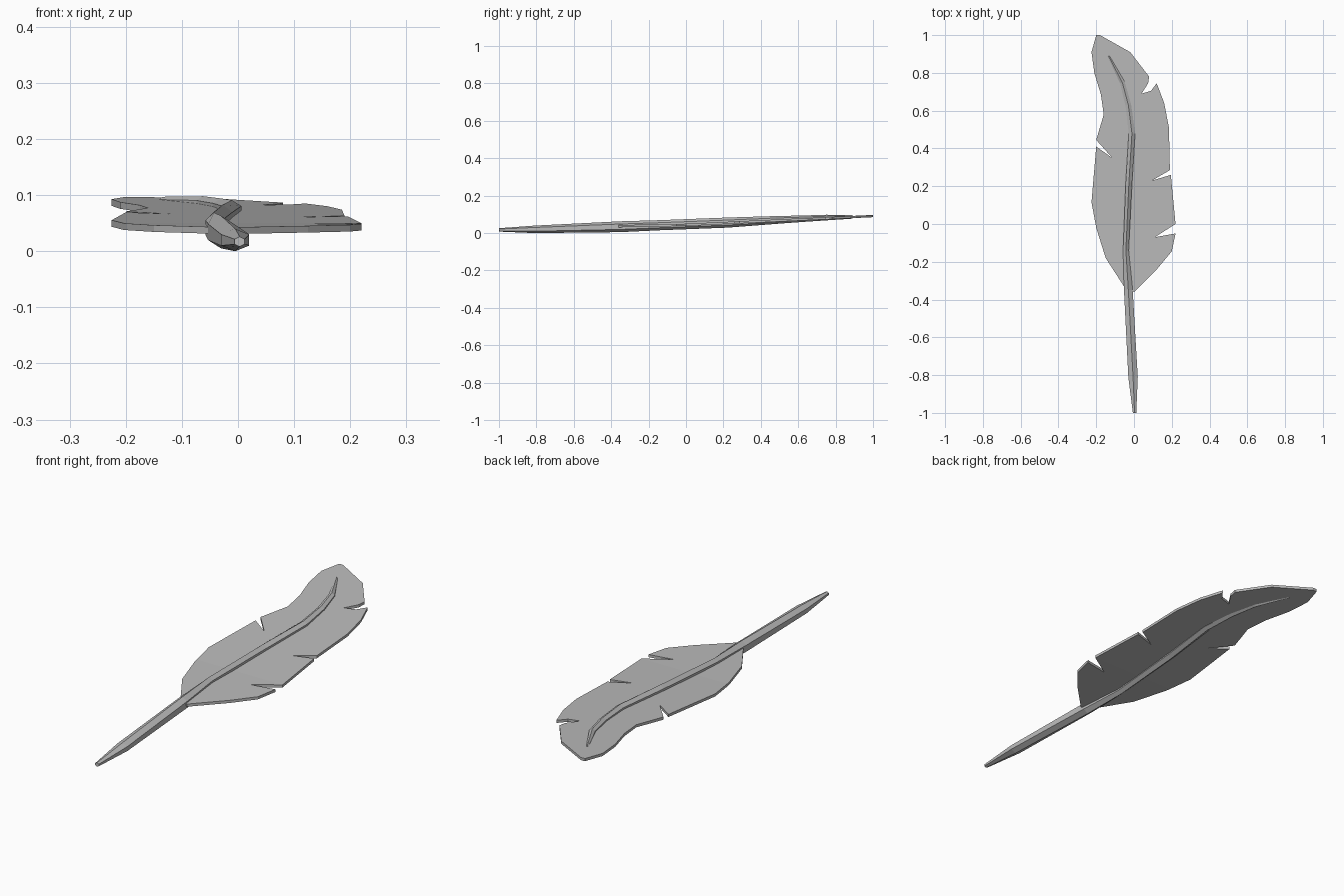
import bpy
import bmesh
from math import cos, sin, pi
from mathutils import Vector

cube = bpy.data.objects.get("Cube")
if cube:
    bpy.data.objects.remove(cube, do_unlink=True)

grey = bpy.data.materials.new("feather grey")
grey.use_nodes = True
colour = (0.5, 0.5, 0.5, 1)
grey.diffuse_color = colour
grey.node_tree.nodes["Principled BSDF"].inputs["Base Color"].default_value = colour


def add_object(name, bm):
    """Turn a bmesh into a flat-shaded grey object."""
    bmesh.ops.recalc_face_normals(bm, faces=bm.faces)
    mesh = bpy.data.meshes.new(name)
    bm.to_mesh(mesh)
    bm.free()
    mesh.materials.append(grey)
    obj = bpy.data.objects.new(name, mesh)
    bpy.context.collection.objects.link(obj)
    return obj


def vane_height(y):
    """The vane rises towards its tip and flattens near its base."""
    return 0.05 + (0.047 if y > 0 else 0.02) * y


# Vane: notched outline, given a thickness and tilted
right_edge = [(-.18, 1), (-.02, .91), (.08, .78), (.075, .745), (.04, .69),
              (.09, .705), (.12, .745), (.16, .64), (.185, .51), (.19, .285),
              (.095, .23), (.195, .26), (.22, 0), (.11, -.07), (.22, -.05),
              (.2, -.145), (.125, -.235), (0, -.36)]
left_edge = [(-.05, -.335), (-.15, -.18), (-.2, -.02), (-.225, .115),
             (-.2, .41), (-.115, .35), (-.2, .445), (-.16, .58),
             (-.175, .685), (-.21, .8), (-.225, .91), (-.2, 1)]
thickness = 0.012
bm = bmesh.new()
bm.faces.new([bm.verts.new((x, y, 0)) for x, y in right_edge + left_edge])
bmesh.ops.triangulate(bm, faces=bm.faces[:])
bmesh.ops.bisect_plane(bm, geom=bm.verts[:] + bm.edges[:] + bm.faces[:],
                       plane_co=(0, -.001, 0), plane_no=(0, 1, 0))
lower = bmesh.ops.extrude_face_region(bm, geom=bm.faces[:])["geom"]
for v in lower:
    if isinstance(v, bmesh.types.BMVert):
        v.co.z = -thickness
for v in bm.verts:
    v.co.z += vane_height(v.co.y)
add_object("vane", bm)

# Quill: six-sided tapering shaft; stations are (x, y, z, half width, half height)
stations = [(.003, -1, .017, .009, .009), (-.005, -.81, .02, .025, .02),
            (-.03, -.35, .034, .023, .029), (-.043, -.14, .042, .015, .027),
            (-.027, .22, .056, .017, .027), (-.011, .48, .07, .017, .021),
            (-.03, .63, .077, .015, .017), (-.062, .75, .083, .013, .015),
            (-.135, .89, .087, .006, .01)]
sides = 6
bm = bmesh.new()
rings = []
for i, (x, y, z, w, h) in enumerate(stations):
    before = Vector(stations[max(i - 1, 0)][:2])
    after = Vector(stations[min(i + 1, len(stations) - 1)][:2])
    along = (after - before).normalized()
    across = Vector((along.y, -along.x, 0))
    ring = []
    for k in range(sides):
        a = 2 * pi * k / sides
        offset = across * (w * sin(a) / sin(pi / 3)) + Vector((0, 0, h * cos(a)))
        if i in (0, len(stations) - 1):
            offset.y = 0
        ring.append(bm.verts.new(Vector((x, y, z)) + offset))
    rings.append(ring)
for a, b in zip(rings, rings[1:]):
    for k in range(sides):
        n = (k + 1) % sides
        bm.faces.new((a[k], a[n], b[n], b[k]))
bm.faces.new(rings[0])
bm.faces.new(rings[-1])
add_object("quill", bm)
